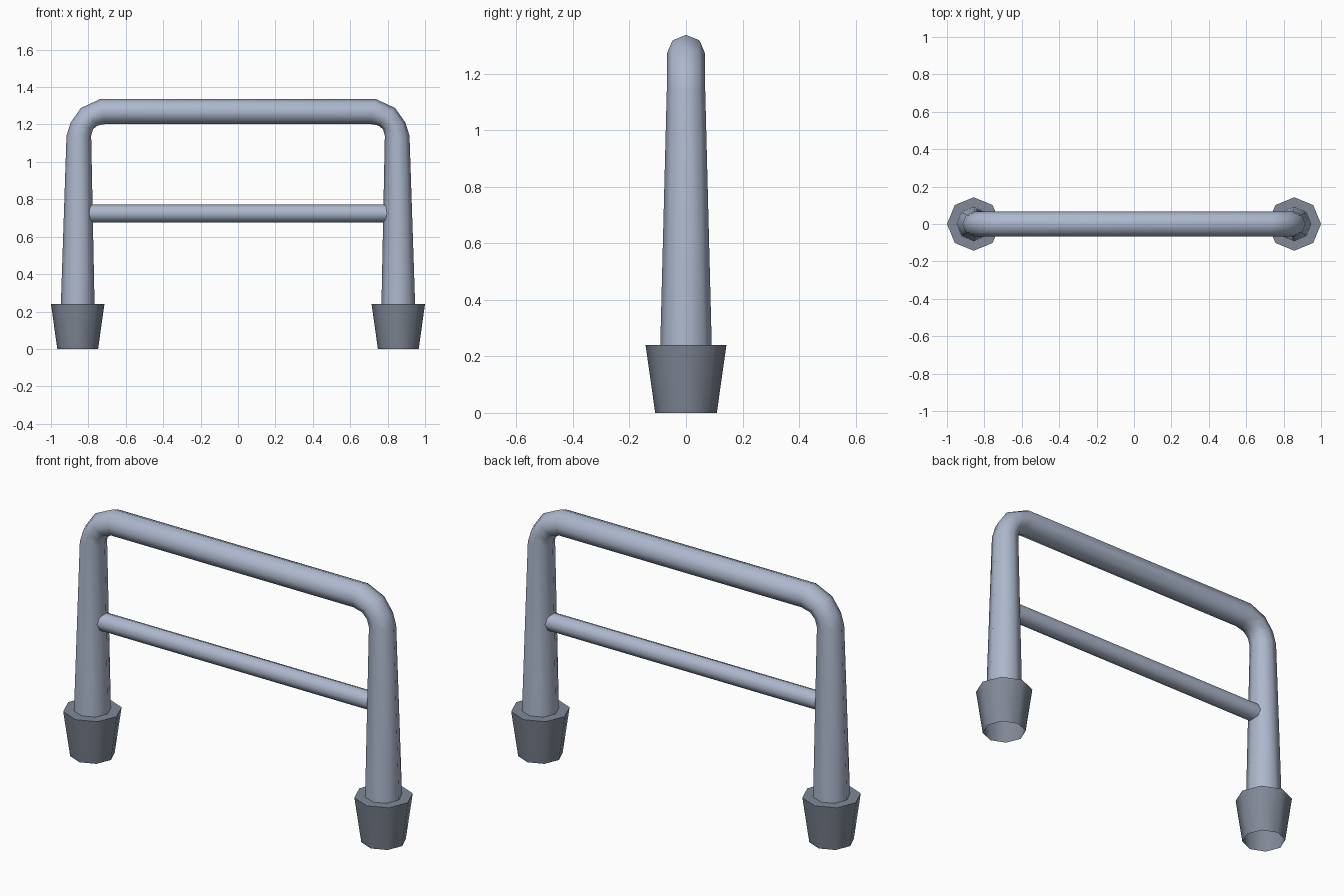
import bpy, bmesh, math
from mathutils import Vector

if "Cube" in bpy.data.objects:
    bpy.data.objects.remove(bpy.data.objects["Cube"])

SIDES = 8


def material(name, rgb):
    m = bpy.data.materials.new(name)
    m.diffuse_color = (*rgb, 1)
    m.use_nodes = True
    m.node_tree.nodes["Principled BSDF"].inputs["Base Color"].default_value = m.diffuse_color
    return m


steel = material("blue grey steel", (0.42, 0.48, 0.61))
rubber = material("dark grey foot", (0.22, 0.25, 0.31))


def loft(name, rings, mat, cap=False):
    """Skin 8-sided rings given as (outer xz, inner xz, y radius)."""
    bm = bmesh.new()
    loops = []
    for outer, inner, ry in rings:
        o, i = Vector((outer[0], 0, outer[1])), Vector((inner[0], 0, inner[1]))
        c, h = (o + i) / 2, (o - i) / 2
        loops.append([bm.verts.new(c + h * math.cos(a) + Vector((0, ry * math.sin(a), 0)))
                      for a in (2 * math.pi * k / SIDES for k in range(SIDES))])
    for a, b in zip(loops, loops[1:]):
        for k in range(SIDES):
            n = (k + 1) % SIDES
            bm.faces.new((a[k], a[n], b[n], b[k]))
    if cap:
        bm.faces.new(loops[0])
        bm.faces.new(loops[-1])
    bmesh.ops.recalc_face_normals(bm, faces=bm.faces)
    me = bpy.data.meshes.new(name)
    bm.to_mesh(me)
    bm.free()
    me.materials.append(mat)
    ob = bpy.data.objects.new(name, me)
    bpy.context.collection.objects.link(ob)
    bpy.ops.object.select_all(action='DESELECT')
    ob.select_set(True)
    bpy.context.view_layer.objects.active = ob
    bpy.ops.object.shade_smooth_by_angle(angle=math.radians(50))
    return ob


# Bent tube: tapered legs, rounded corners, straight top rail
half = [((-0.947, 0.24), (-0.767, 0.24), 0.091),
        ((-0.917, 1.14), (-0.785, 1.14), 0.068),
        ((-0.895, 1.21), (-0.775, 1.175), 0.068),
        ((-0.84, 1.288), (-0.75, 1.195), 0.068),
        ((-0.735, 1.337), (-0.71, 1.202), 0.068)]
mirrored = [((-o[0], o[1]), (-i[0], i[1]), r) for o, i, r in reversed(half)]
loft("handle_frame", half + mirrored, steel)

# Thin crossbar running into both legs
loft("crossbar", [((x, 0.773), (x, 0.677), 0.048) for x in (-0.82, 0.82)], steel, cap=True)

# Flared feet, open below, with a flat rim around the leg
for side, x in (("left", -0.857), ("right", 0.857)):
    loft(side + "_foot", [((x - r, z), (x + r, z), r)
                          for r, z in ((0.109, 0), (0.143, 0.24), (0.088, 0.24))], rubber)
